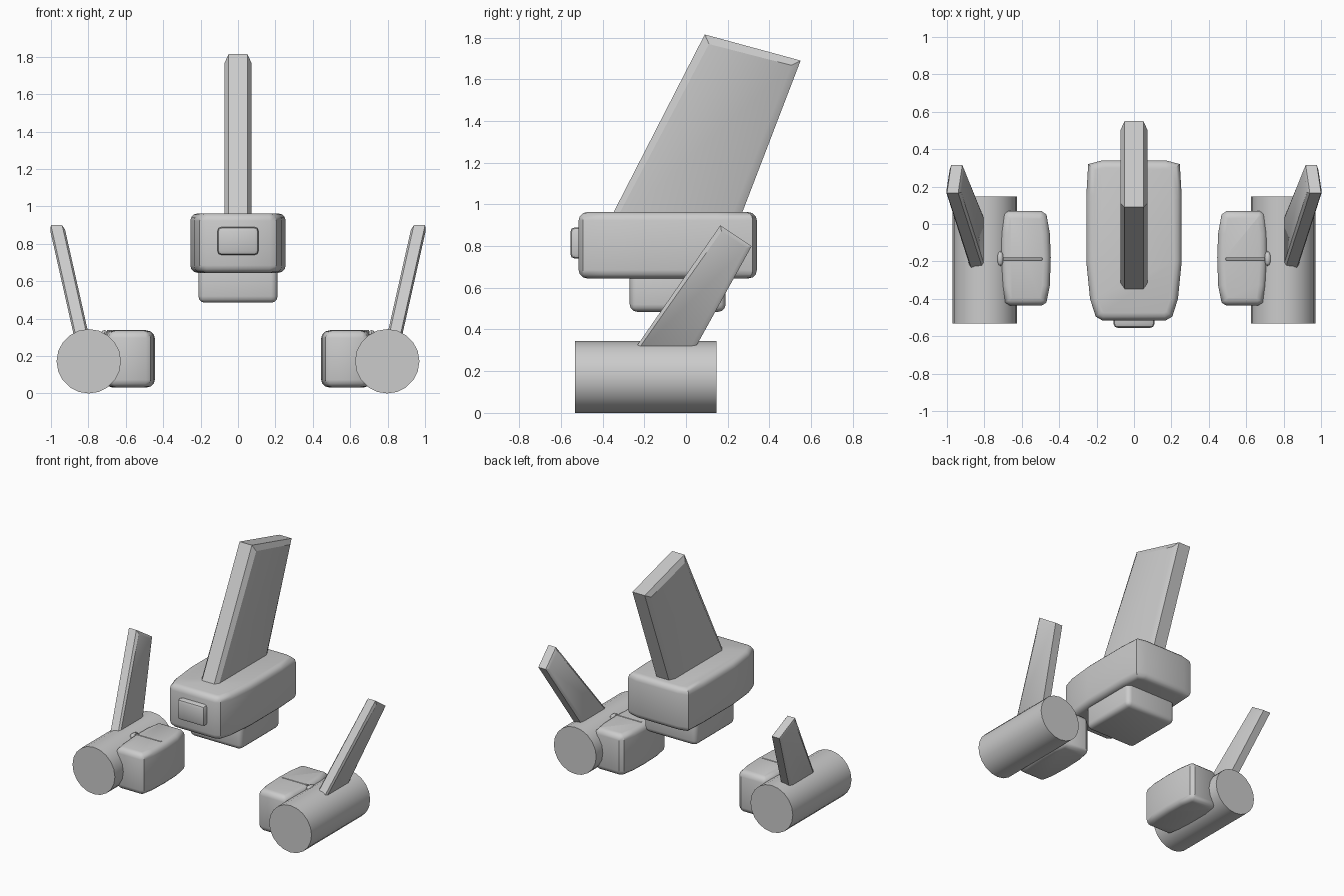
import bpy
import bmesh
import math
from mathutils import Matrix

if "Cube" in bpy.data.objects:
    bpy.data.objects.remove(bpy.data.objects["Cube"], do_unlink=True)

GREY = (0.6, 0.6, 0.6, 1)
grey = bpy.data.materials.new("plain grey")
grey.use_nodes = True
grey.diffuse_color = GREY
grey.node_tree.nodes["Principled BSDF"].inputs["Base Color"].default_value = GREY


def finish(bm, name, angle=35):
    bmesh.ops.recalc_face_normals(bm, faces=bm.faces)
    mesh = bpy.data.meshes.new(name)
    bm.to_mesh(mesh)
    bm.free()
    mesh.materials.append(grey)
    mesh.shade_smooth()
    mesh.set_sharp_from_angle(angle=math.radians(angle))
    ob = bpy.data.objects.new(name, mesh)
    bpy.context.collection.objects.link(ob)
    return ob


def prism(bm, low, high):
    """Close two matching outlines into a solid; return its two cap faces."""
    a = [bm.verts.new(p) for p in low]
    b = [bm.verts.new(p) for p in high]
    caps = [bm.faces.new(a), bm.faces.new(b)]
    for i in range(len(a)):
        j = (i + 1) % len(a)
        bm.faces.new((a[i], a[j], b[j], b[i]))
    bmesh.ops.recalc_face_normals(bm, faces=bm.faces)
    return caps


def housing(name, plan, z0, z1, bevel):
    """Plan outline raised upright, with rounded top and bottom rims."""
    bm = bmesh.new()
    caps = prism(bm, [(x, y, z0) for x, y in plan], [(x, y, z1) for x, y in plan])
    rims = list({e for f in caps for e in f.edges})
    bmesh.ops.bevel(bm, geom=rims, offset=bevel, segments=3, profile=0.5,
                    affect='EDGES', clamp_overlap=True)
    return finish(bm, name)


def rounded_box(name, lo, hi, bevel, segments=3):
    bm = bmesh.new()
    size = [b - a for a, b in zip(lo, hi)]
    mid = [(a + b) / 2 for a, b in zip(lo, hi)]
    bmesh.ops.create_cube(bm, size=1, matrix=Matrix.Translation(mid) @ Matrix.Diagonal((*size, 1)))
    bmesh.ops.bevel(bm, geom=bm.edges[:], offset=bevel, segments=segments,
                    profile=0.5, affect='EDGES')
    return finish(bm, name)


def fin(name, outline, half, rim, swell, centre):
    """Slab from a side outline, with shallow chamfers around both broad faces."""
    bm = bmesh.new()
    sides = prism(bm, [(centre(z) - half, y, z) for y, z in outline],
                  [(centre(z) + half, y, z) for y, z in outline])
    for side in sides:
        bmesh.ops.inset_region(bm, faces=[side], thickness=rim, depth=swell)
    return finish(bm, name, 30)


# Central body, slightly narrower towards the front
half_plan = [(0.17, -0.515), (0.205, -0.495), (0.235, -0.4), (0.255, -0.2),
             (0.255, 0.15), (0.245, 0.32), (0.17, 0.34)]
plan = half_plan + [(-x, y) for x, y in reversed(half_plan)]
housing("main_body", plan, 0.645, 0.963, 0.04)
rounded_box("lower_body", (-0.212, -0.27, 0.485), (0.212, 0.19, 0.70), 0.035)
rounded_box("nose_block", (-0.11, -0.555, 0.74), (0.11, -0.45, 0.89), 0.022, 2)

# Tall swept centre fin, its root buried in the body
fin("centre_fin", [(-0.405, 0.85), (0.09, 1.815), (0.55, 1.69), (0.227, 0.85)],
    0.05, 0.05, 0.021, lambda z: 0)

# Side assemblies
pod_plan = [(0.492, -0.435), (0.468, -0.42), (0.45, -0.33), (0.445, -0.18),
            (0.45, -0.05), (0.468, 0.05), (0.495, 0.07), (0.67, 0.07),
            (0.695, 0.055), (0.712, -0.05), (0.714, -0.18), (0.705, -0.33),
            (0.69, -0.42), (0.665, -0.435)]
for s, side in ((1, "left"), (-1, "right")):
    # Horizontal drum
    bm = bmesh.new()
    bmesh.ops.create_cone(bm, cap_ends=True, segments=20, radius1=0.172, radius2=0.172, depth=0.68,
                          matrix=Matrix.Translation((s * 0.798, -0.193, 0.172))
                          @ Matrix.Rotation(math.pi / 2, 4, 'X'))
    finish(bm, side + "_drum")

    # Inner pod with a fine seam and a small stud
    housing(side + "_pod", [(s * x, y) for x, y in pod_plan], 0.033, 0.336, 0.04)
    xs = sorted((s * 0.49, s * 0.70))
    rounded_box(side + "_seam", (xs[0], -0.194, 0.32), (xs[1], -0.18, 0.339), 0.002, 1)
    bm = bmesh.new()
    bmesh.ops.create_uvsphere(bm, u_segments=12, v_segments=8, radius=1,
                              matrix=Matrix.Translation((s * 0.715, -0.185, 0.32))
                              @ Matrix.Diagonal((0.018, 0.04, 0.018, 1)))
    finish(bm, side + "_stud")

    # Small swept fin leaning outward
    fin(side + "_fin", [(-0.285, 0.25), (0.165, 0.90), (0.315, 0.80), (0.01, 0.25)],
        0.03, 0.028, 0.01, lambda z: s * (0.842 + 0.225 * (z - 0.33)))
